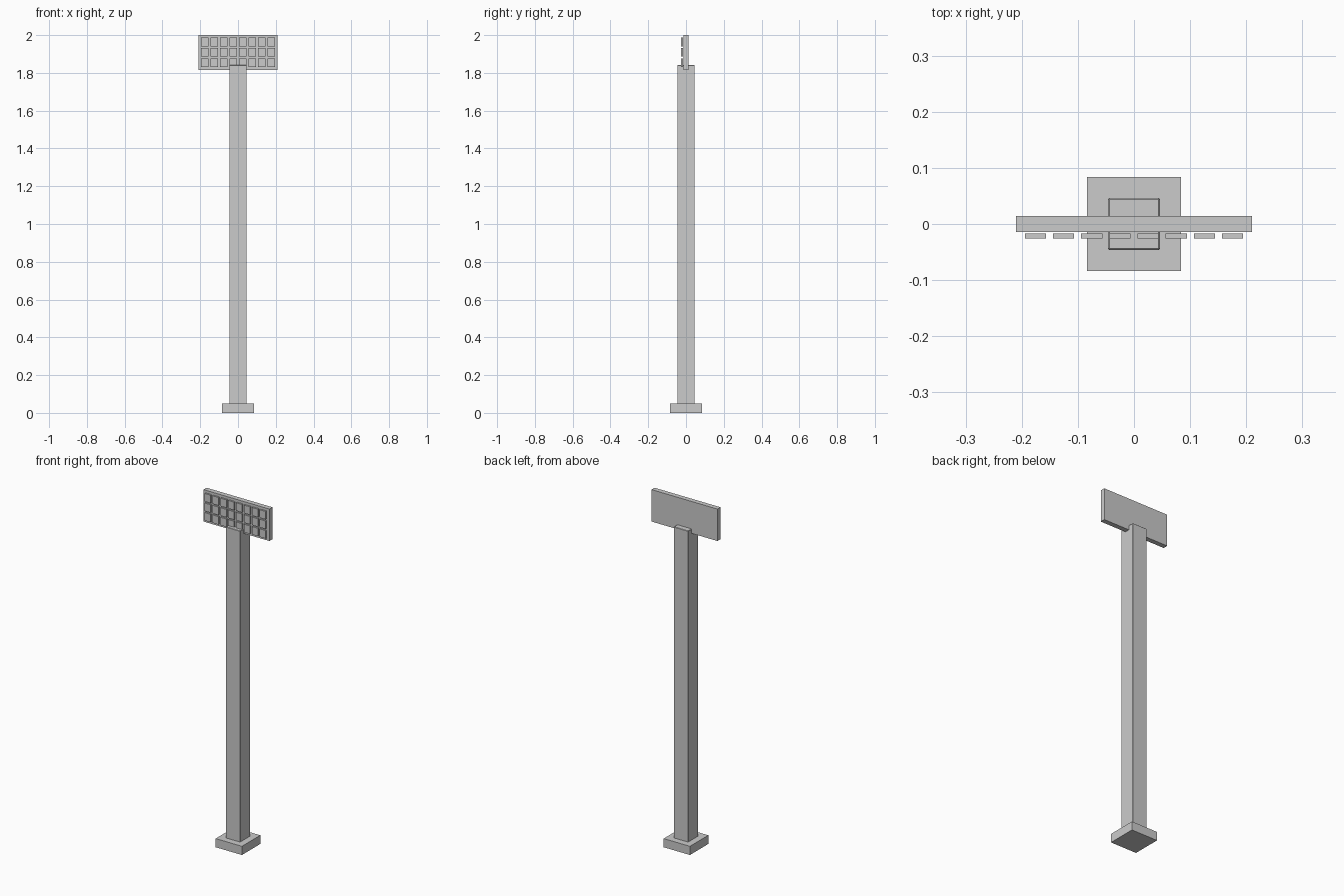
import bpy

if "Cube" in bpy.data.objects:
    bpy.data.objects.remove(bpy.data.objects["Cube"])


def box(name, x, y, z, bevel=0.0):
    """Axis-aligned box from (min, max) ranges."""
    spans = (x, y, z)
    bpy.ops.mesh.primitive_cube_add(size=1, location=[(a + b) / 2 for a, b in spans])
    ob = bpy.context.object
    ob.name = name
    ob.scale = [b - a for a, b in spans]
    bpy.ops.object.transform_apply(location=False, rotation=False, scale=True)
    if bevel:
        mod = ob.modifiers.new("edge_bevel", 'BEVEL')
        mod.width = bevel
        mod.segments = 1
    return ob


# Footing and mast
box("base", (-0.0835, 0.0835), (-0.0835, 0.0835), (0, 0.05))
box("mast", (-0.046, 0.046), (-0.046, 0.046), (0.048, 1.842), bevel=0.002)

# Lamp panel at the top
box("lamp_panel", (-0.21, 0.21), (-0.014, 0.014), (1.816, 2.0))

# Grid of lamps on the front: 8 columns, 3 rows
for row in range(3):
    for col in range(8):
        cx = (col - 3.5) * 0.0502
        cz = 1.9085 + (row - 1) * 0.055
        box(f"lamp_{row}_{col}", (cx - 0.019, cx + 0.019),
            (-0.026, -0.0165), (cz - 0.023, cz + 0.023))
